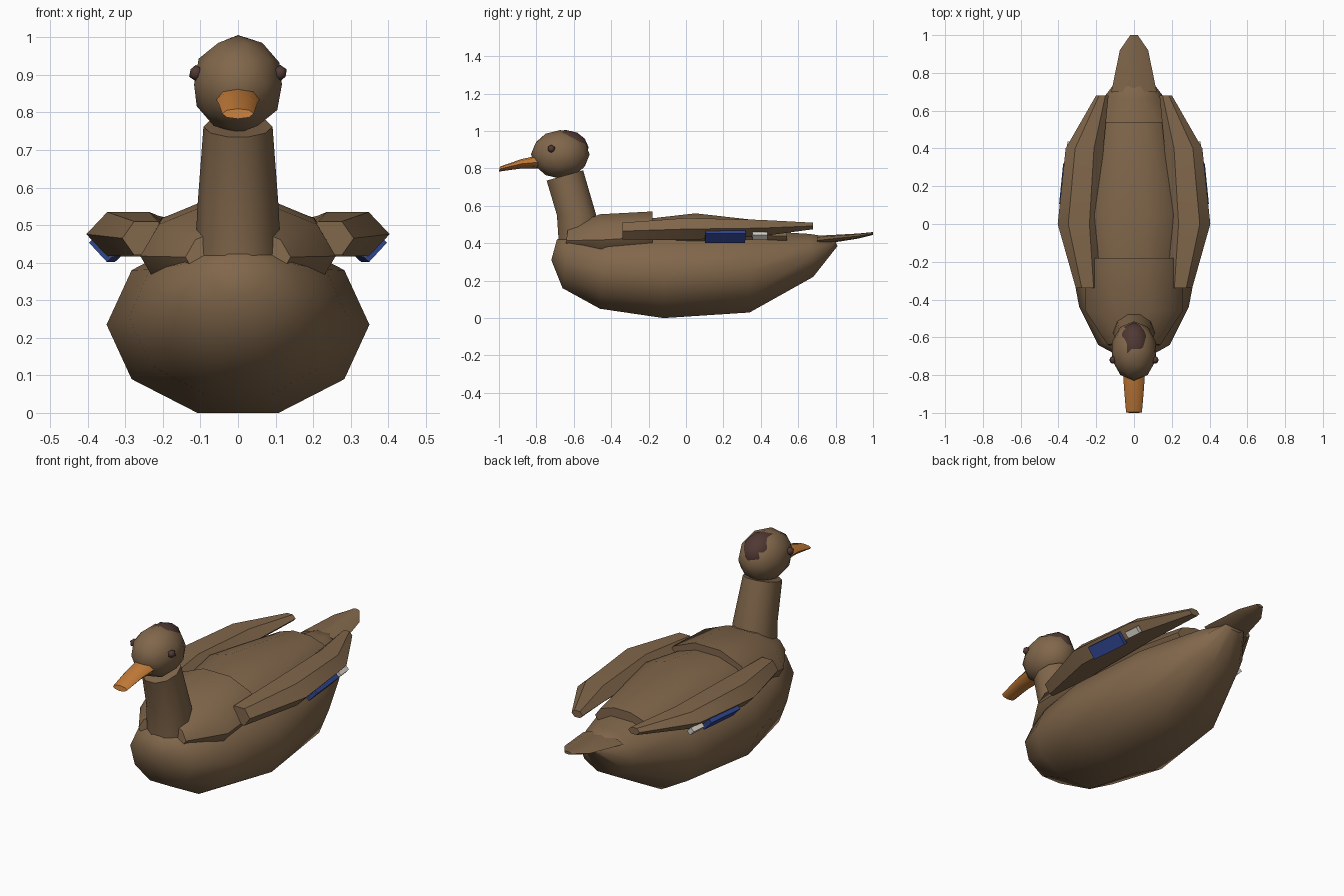
import bpy
import bmesh
from math import sin, cos, pi, radians
from mathutils import Vector

default = bpy.data.objects.get("Cube")
if default:
    bpy.data.objects.remove(default, do_unlink=True)


def material(name, rgb):
    m = bpy.data.materials.new(name)
    m.use_nodes = True
    m.diffuse_color = (*rgb, 1)
    m.node_tree.nodes["Principled BSDF"].inputs["Base Color"].default_value = (*rgb, 1)
    return m


brown = material("feather_brown", (0.22, 0.135, 0.07))
dark = material("dark_brown", (0.08, 0.04, 0.033))
orange = material("bill_orange", (0.55, 0.2, 0.04))
blue = material("wing_blue", (0.03, 0.06, 0.28))
white = material("wing_white", (0.7, 0.66, 0.6))


def finish(name, bm, mat, angle):
    bmesh.ops.recalc_face_normals(bm, faces=bm.faces[:])
    mesh = bpy.data.meshes.new(name)
    bm.to_mesh(mesh)
    bm.free()
    mesh.materials.append(mat)
    ob = bpy.data.objects.new(name, mesh)
    bpy.context.collection.objects.link(ob)
    if angle:
        bpy.ops.object.select_all(action="DESELECT")
        ob.select_set(True)
        bpy.context.view_layer.objects.active = ob
        bpy.ops.object.shade_smooth_by_angle(angle=radians(angle))
    return ob


def loft(name, mat, sides, rings, angle=40, mirror=1):
    """Each ring: low (y, z), high (y, z), half width, centre x."""
    bm = bmesh.new()
    angles = [2 * pi * i / sides for i in range(sides)]
    peak = max(sin(a) for a in angles)
    loops = []
    for low, high, rx, cx in rings:
        lo, hi = Vector((0, *low)), Vector((0, *high))
        loop = []
        for a in angles:
            p = lo.lerp(hi, 0.5 + 0.5 * sin(a) / peak)
            p.x = mirror * (cx + rx * cos(a))
            loop.append(bm.verts.new(p))
        loops.append(loop)
    for a, b in zip(loops, loops[1:]):
        for i in range(sides):
            j = (i + 1) % sides
            bm.faces.new((a[i], a[j], b[j], b[i]))
    bm.faces.new(loops[0])
    bm.faces.new(loops[-1])
    return finish(name, bm, mat, angle)


def ball(name, mat, centre, size, detail=2, angle=60):
    bm = bmesh.new()
    bmesh.ops.create_icosphere(bm, subdivisions=detail, radius=1)
    bmesh.ops.scale(bm, vec=size, verts=bm.verts)
    ob = finish(name, bm, mat, angle)
    ob.location = centre
    return ob


def plate(name, mat, centre, size, side):
    bm = bmesh.new()
    bmesh.ops.create_cube(bm, size=1)
    bmesh.ops.scale(bm, vec=size, verts=bm.verts)
    ob = finish(name, bm, mat, 0)
    ob.location = (side * centre[0], centre[1], centre[2])
    tilt = 0.75
    ob.rotation_euler = (0, tilt if side > 0 else pi - tilt, 0.1 * side)
    return ob


# Hull of the body
loft("body", brown, 10, [
    ((-0.72, 0.31), (-0.69, 0.42), 0.07, 0),
    ((-0.66, 0.16), (-0.62, 0.45), 0.19, 0),
    ((-0.46, 0.05), (-0.42, 0.46), 0.29, 0),
    ((-0.12, 0.0), (-0.12, 0.47), 0.35, 0),
    ((0.34, 0.03), (0.34, 0.47), 0.30, 0),
    ((0.68, 0.22), (0.66, 0.45), 0.16, 0),
    ((0.81, 0.385), (0.79, 0.43), 0.06, 0)], 60)

# Raised shoulders and back
loft("shoulders", brown, 10, [
    ((-0.65, 0.34), (-0.63, 0.49), 0.14, 0),
    ((-0.45, 0.28), (-0.46, 0.555), 0.26, 0),
    ((-0.18, 0.30), (-0.18, 0.57), 0.25, 0)])
loft("back", brown, 10, [
    ((-0.30, 0.35), (-0.30, 0.52), 0.20, 0),
    ((0.05, 0.35), (0.05, 0.56), 0.25, 0),
    ((0.54, 0.37), (0.54, 0.505), 0.16, 0)])

# Tail
loft("tail", brown, 8, [
    ((0.70, 0.39), (0.70, 0.44), 0.12, 0),
    ((0.92, 0.425), (0.92, 0.452), 0.075, 0),
    ((1.0, 0.445), (1.0, 0.46), 0.02, 0)])

# Neck and head
loft("neck", brown, 10, [
    ((-0.68, 0.40), (-0.45, 0.40), 0.115, 0),
    ((-0.69, 0.55), (-0.48, 0.55), 0.108, 0),
    ((-0.745, 0.735), (-0.55, 0.79), 0.092, 0)])
ball("head", brown, (0, -0.672, 0.875), (0.123, 0.157, 0.13))
ball("crown", dark, (0, -0.645, 0.912), (0.085, 0.125, 0.094))
loft("bill", orange, 8, [
    ((-0.78, 0.80), (-0.80, 0.867), 0.058, 0),
    ((-0.88, 0.80), (-0.88, 0.85), 0.052, 0),
    ((-1.0, 0.783), (-0.995, 0.81), 0.042, 0)])

# Paired eyes and wings with their coloured patches
for side, word in ((1, "left"), (-1, "right")):
    ball(word + "_eye", dark, (side * 0.112, -0.72, 0.905), (0.02, 0.022, 0.022), 1)
    loft(word + "_wing", brown, 6, [
        ((-0.34, 0.42), (-0.34, 0.51), 0.063, 0.245),
        ((0.0, 0.417), (0.0, 0.535), 0.112, 0.292),
        ((0.4, 0.437), (0.4, 0.525), 0.10, 0.262),
        ((0.68, 0.475), (0.68, 0.51), 0.033, 0.168)], 40, side)
    plate(word + "_blue_patch", blue, (0.353, 0.21, 0.436), (0.025, 0.215, 0.07), side)
    plate(word + "_white_patch", white, (0.335, 0.395, 0.44), (0.025, 0.08, 0.035), side)
